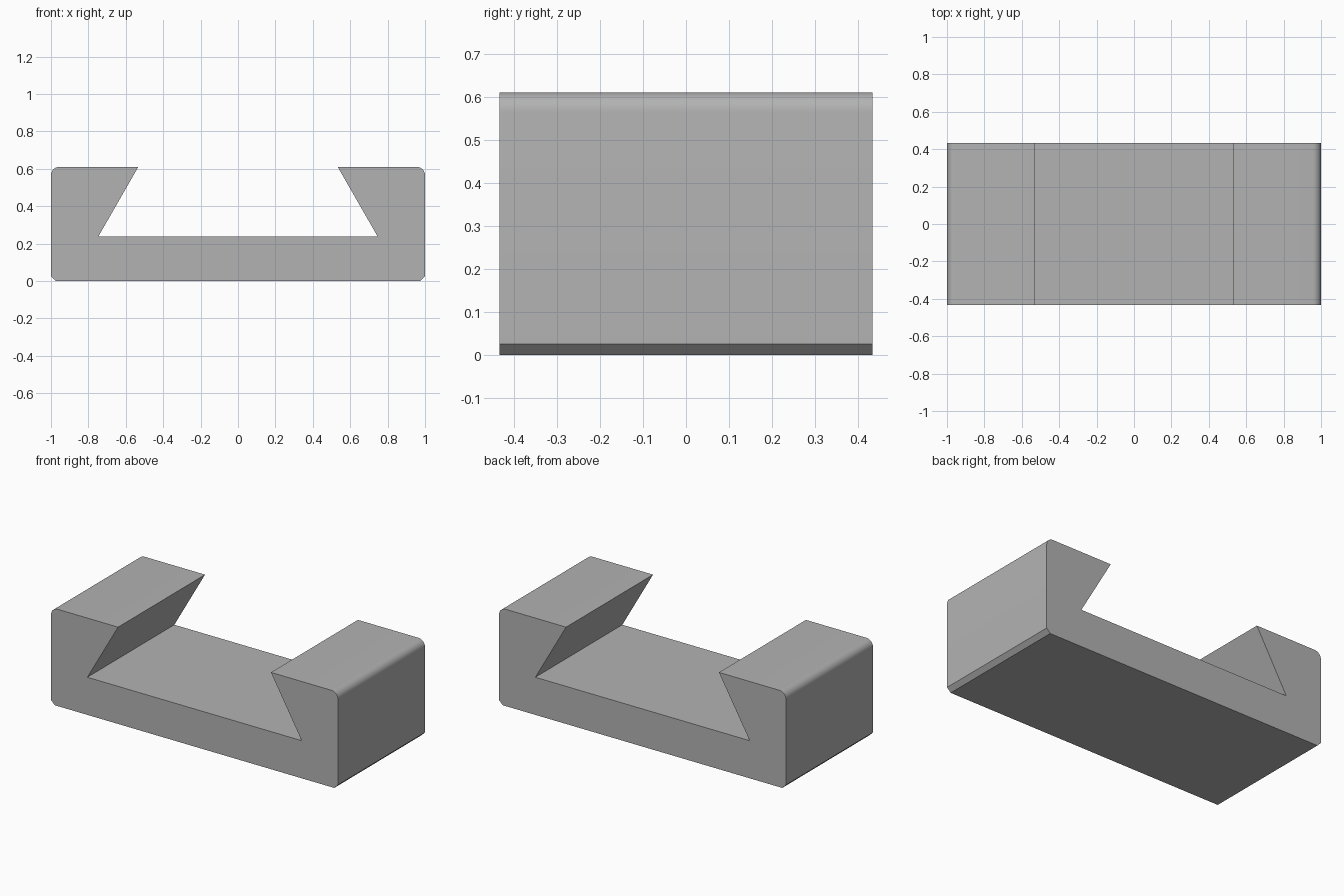
import bpy
import bmesh
import math

cube = bpy.data.objects.get("Cube")
if cube:
    bpy.data.objects.remove(cube, do_unlink=True)

HALF_WIDTH, HALF_DEPTH, HEIGHT = 1.0, 0.433, 0.61
FLOOR, SLOT_BOTTOM, SLOT_TOP = 0.237, 0.747, 0.533
CHAMFER, FILLET, STEPS = 0.026, 0.045, 8

# Plain grey metal
grey = bpy.data.materials.new("grey")
grey.use_nodes = True
colour = (0.45, 0.45, 0.45, 1)
grey.diffuse_color = colour
grey.node_tree.nodes["Principled BSDF"].inputs["Base Color"].default_value = colour

# Right half of the section: chamfered foot, rounded shoulder, dovetail slot
half = [(HALF_WIDTH - CHAMFER, 0), (HALF_WIDTH, CHAMFER)]
for i in range(STEPS + 1):
    a = math.pi / 2 * i / STEPS
    half.append((HALF_WIDTH - FILLET + FILLET * math.cos(a),
                 HEIGHT - FILLET + FILLET * math.sin(a)))
half += [(SLOT_TOP, HEIGHT), (SLOT_BOTTOM, FLOOR)]
section = half + [(-x, z) for x, z in reversed(half)]

# Extrude the mirrored section from front to back
bm = bmesh.new()
front = bm.faces.new([bm.verts.new((x, -HALF_DEPTH, z)) for x, z in section])
swept = bmesh.ops.extrude_face_region(bm, geom=[front], use_keep_orig=True)
back = [v for v in swept["geom"] if isinstance(v, bmesh.types.BMVert)]
bmesh.ops.translate(bm, verts=back, vec=(0, 2 * HALF_DEPTH, 0))
bmesh.ops.recalc_face_normals(bm, faces=bm.faces)
mesh = bpy.data.meshes.new("dovetail_block")
bm.to_mesh(mesh)
bm.free()
mesh.materials.append(grey)

block = bpy.data.objects.new("dovetail_block", mesh)
bpy.context.collection.objects.link(block)
bpy.context.view_layer.objects.active = block
block.select_set(True)
bpy.ops.object.shade_smooth_by_angle(angle=math.radians(25))
